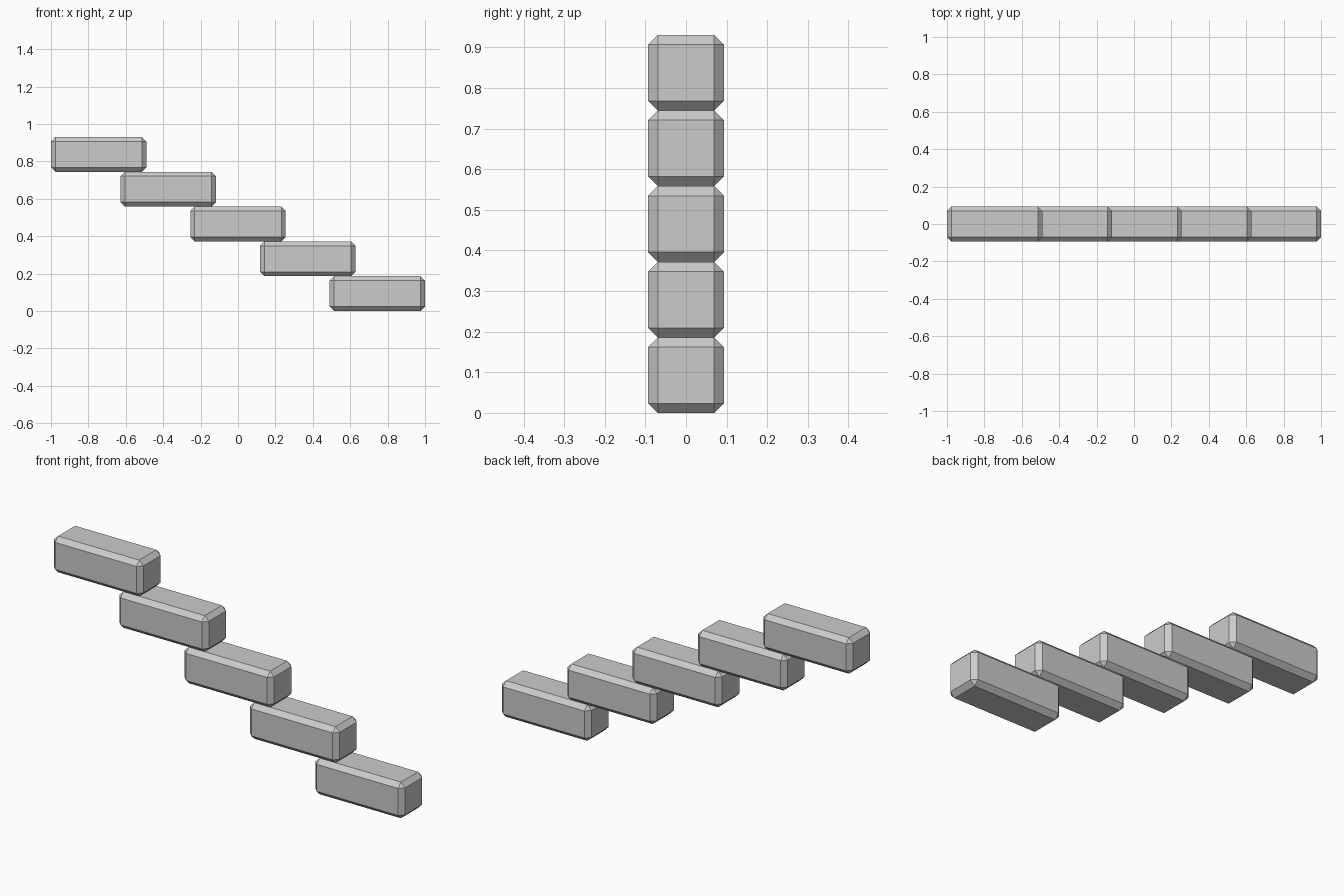
import bpy, bmesh

if "Cube" in bpy.data.objects:
    bpy.data.objects.remove(bpy.data.objects["Cube"])

COUNT = 5
LENGTH, WIDTH, HEIGHT = 0.51, 0.186, 0.186
STEP_X = (2.0 - LENGTH) / (COUNT - 1)
CHAMFER = 0.0235


def chamfered_block(name, location):
    """Box with a single flat chamfer on every edge."""
    bm = bmesh.new()
    bmesh.ops.create_cube(bm, size=1.0)
    bmesh.ops.scale(bm, vec=(LENGTH, WIDTH, HEIGHT), verts=bm.verts)
    bmesh.ops.bevel(bm, geom=bm.edges[:], offset=CHAMFER, offset_type='OFFSET',
                    segments=1, profile=0.5, affect='EDGES')
    mesh = bpy.data.meshes.new(name)
    bm.to_mesh(mesh)
    bm.free()
    obj = bpy.data.objects.new(name, mesh)
    obj.location = location
    bpy.context.collection.objects.link(obj)
    return obj


# Overlapping blocks stepping up from right to left
for i in range(COUNT):
    chamfered_block(f"step_block_{i + 1}",
                    (1.0 - LENGTH / 2 - i * STEP_X, 0, HEIGHT * (i + 0.5)))
